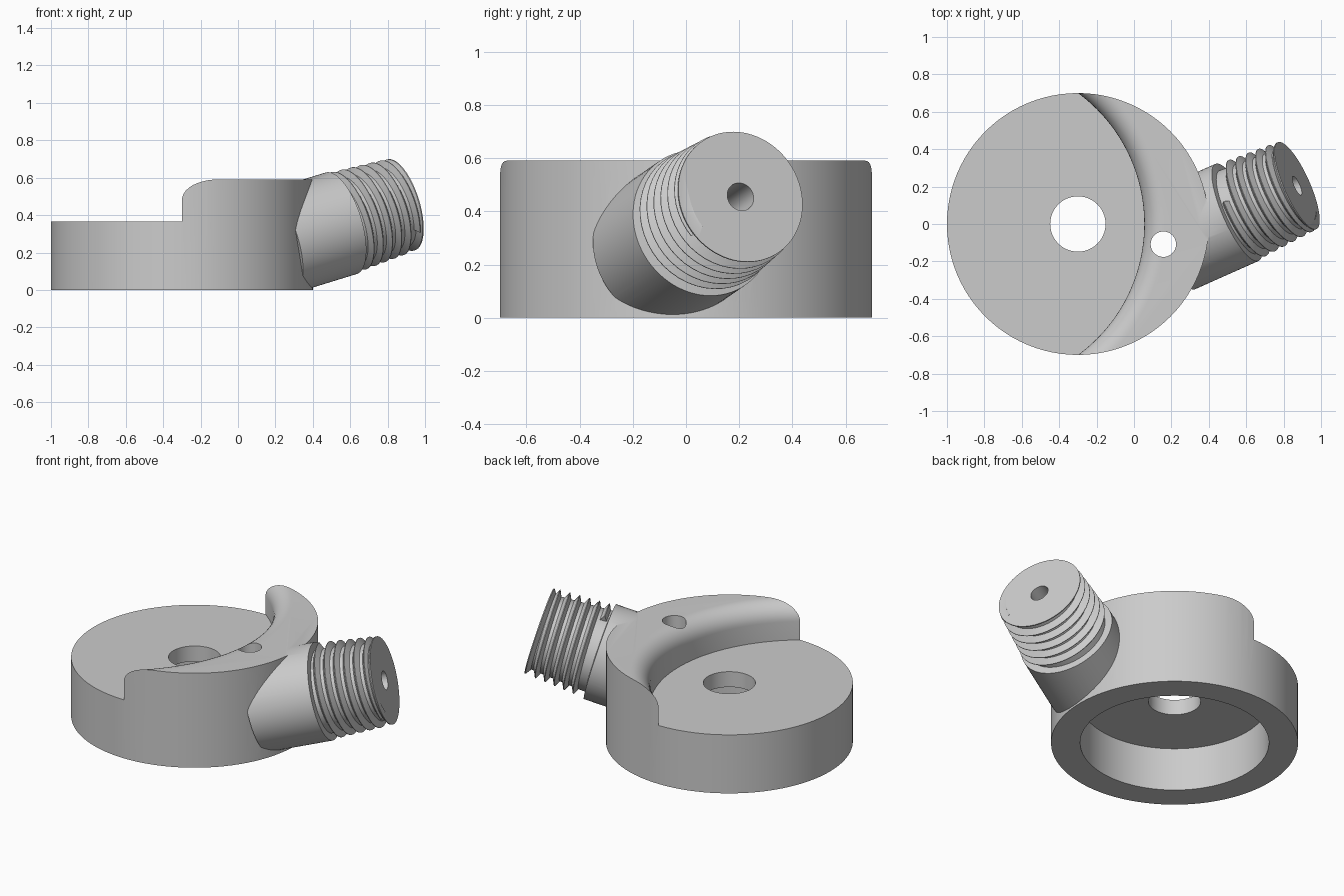
import bpy
import math
from mathutils import Matrix, Vector

if "Cube" in bpy.data.objects:
    bpy.data.objects.remove(bpy.data.objects["Cube"])

grey = bpy.data.materials.new("light_grey")
grey.diffuse_color = (0.60, 0.60, 0.60, 1)
grey.use_nodes = True
grey.node_tree.nodes["Principled BSDF"].inputs["Base Color"].default_value = grey.diffuse_color


def make(name, verts, faces, matrix=Matrix()):
    mesh = bpy.data.meshes.new(name)
    mesh.from_pydata([matrix @ Vector(v) for v in verts], [], faces)
    mesh.materials.append(grey)
    obj = bpy.data.objects.new(name, mesh)
    bpy.context.collection.objects.link(obj)
    return obj


def lathe(name, profile, matrix=Matrix(), n=80):
    """Turn (radius, height) points, listed bottom to top, into a closed solid."""
    verts = [(r * math.cos(math.tau * j / n), r * math.sin(math.tau * j / n), z)
             for r, z in profile for j in range(n)]
    faces = [(i * n + j, i * n + (j + 1) % n, (i + 1) * n + (j + 1) % n, (i + 1) * n + j)
             for i in range(len(profile) - 1) for j in range(n)]
    last = (len(profile) - 1) * n
    faces += [tuple(reversed(range(n))), tuple(range(last, last + n))]
    return make(name, verts, faces, matrix)


def helix_ridge(name, matrix, start, end, pitch, end_angle, steps=48):
    """Sweep a triangular ridge along a tapering right-handed helix."""
    count = round((end - start) / pitch * steps)
    verts = []
    for i in range(count + 1):
        t = i / count
        a = end_angle - (count - i) / steps * math.tau
        s = start + (end - start) * t
        crest = 0.277 - 0.019 * t
        for r, ds in ((crest - 0.05, -0.46), (crest, -0.03), (crest, 0.03), (crest - 0.05, 0.46)):
            verts.append((r * math.cos(a), r * math.sin(a), s + ds * pitch))
    faces = [(4 * i + k, 4 * i + 4 + k, 4 * i + 4 + (k + 1) % 4, 4 * i + (k + 1) % 4)
             for i in range(count) for k in range(4)]
    faces += [(0, 1, 2, 3), tuple(4 * count + k for k in (3, 2, 1, 0))]
    return make(name, verts, faces, matrix)


def combine(obj, other, operation):
    mod = obj.modifiers.new(operation.lower(), 'BOOLEAN')
    mod.operation, mod.object, mod.solver = operation, other, 'EXACT'
    bpy.context.view_layer.objects.active = obj
    bpy.ops.object.modifier_apply(modifier=mod.name)
    bpy.data.objects.remove(other, do_unlink=True)


def at(x, y):
    return Matrix.Translation((x, y, 0))


# Round body, with a filleted circular step that leaves a raised crescent
body = lathe("ring_body", [(0.70, 0), (0.70, 0.591)], at(-0.3, 0), 96)
step = [(0.868, 0.366), (0.868, 0.481)]
step += [(0.978 - 0.11 * math.cos(a), 0.481 + 0.11 * math.sin(a))
         for a in (math.radians(9 * k) for k in range(1, 11))]
step += [(0.978, 0.8)]
combine(body, lathe("step_cutter", step, at(-0.813, 0), 160), 'DIFFERENCE')

# Spout frame: local z runs outward along the spout, origin on its end face
az, el = math.radians(24), math.radians(15.7)
axis = Vector((math.cos(el) * math.cos(az), math.cos(el) * math.sin(az), math.sin(el)))
side = Vector((-math.sin(az), math.cos(az), 0))
frame = Matrix((side, axis.cross(side), axis)).transposed().to_4x4()
frame.translation = (0.872, 0.205, 0.455)

# Spout: plain collar, tapered thread core and flat end
spout = lathe("spout", [(0.284, -0.75), (0.284, -0.365), (0.243, -0.36),
                        (0.222, -0.028), (0.254, -0.006), (0.254, 0)], frame)
ridge = helix_ridge("thread", frame, -0.335, -0.022, 0.058, math.radians(215))
combine(spout, ridge, 'UNION')
combine(body, spout, 'UNION')

# Underside cavity, trimmed base, holes and the angled bore
cutters = [
    lathe("base_trim", [(3, -1), (3, 0)]),
    lathe("cavity", [(0.535, -0.5), (0.535, 0.27)], at(-0.3, 0)),
    lathe("centre_hole", [(0.148, -0.5), (0.148, 1)], at(-0.3, 0), 48),
    lathe("small_hole", [(0.068, -0.5), (0.068, 1)], at(0.157, -0.108), 40),
    lathe("bore", [(0.054, -0.78), (0.054, 0.2)], frame, 40),
]
for cutter in cutters:
    combine(body, cutter, 'DIFFERENCE')

bpy.ops.object.select_all(action='DESELECT')
body.select_set(True)
bpy.context.view_layer.objects.active = body
bpy.ops.object.shade_smooth_by_angle(angle=math.radians(30))
